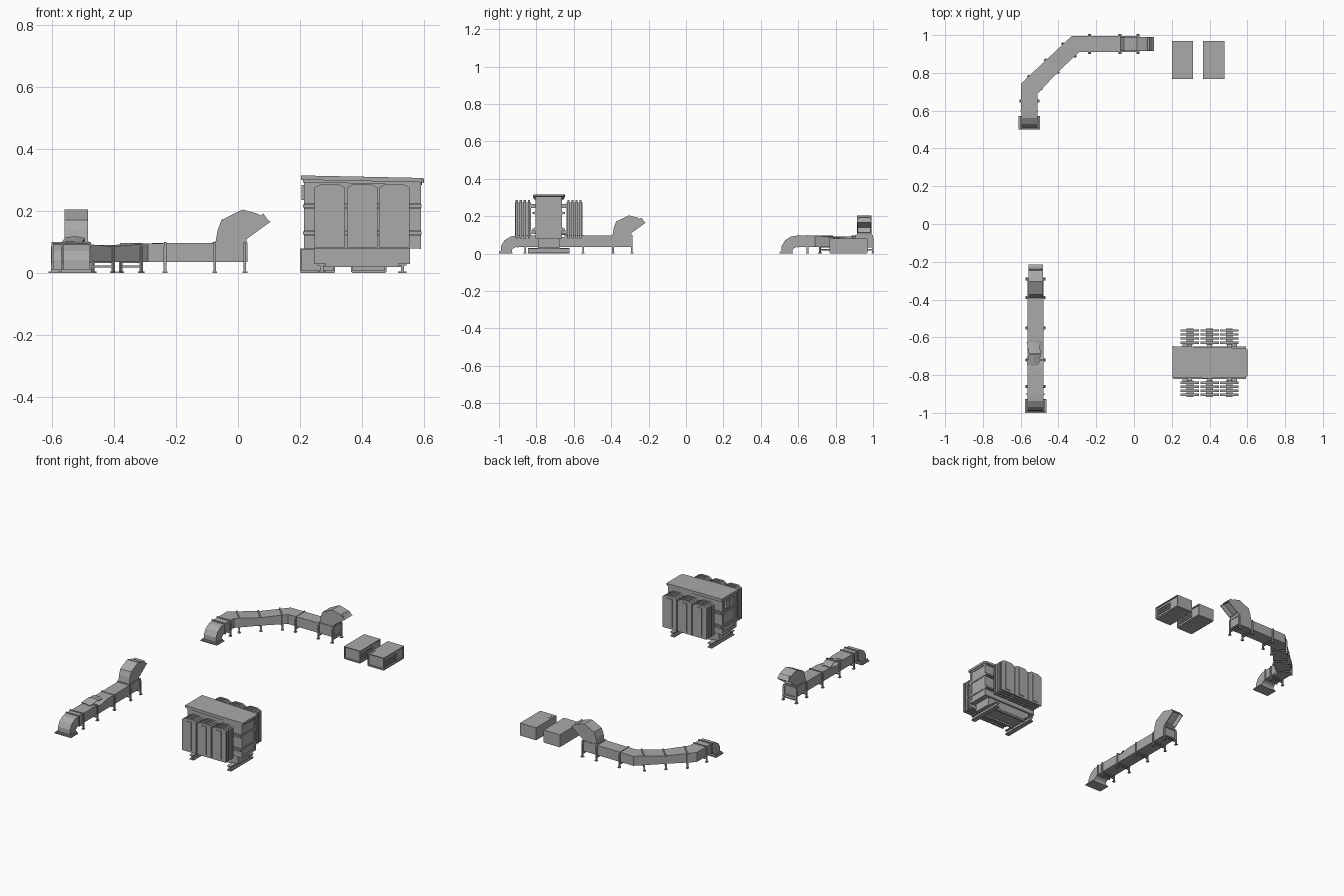
import bpy, bmesh, math
from mathutils import Matrix, Vector

default = bpy.data.objects.get("Cube")
if default:
    bpy.data.objects.remove(default)

grey = bpy.data.materials.new("weathered_grey")
grey.use_nodes = True
grey.diffuse_color = (0.4, 0.4, 0.4, 1)
shader = grey.node_tree.nodes["Principled BSDF"]
shader.inputs["Base Color"].default_value = (0.4, 0.4, 0.4, 1)
shader.inputs["Roughness"].default_value = 0.8


def finish(name, bm, matrix=None):
    """Turn a bmesh into a flat shaded object."""
    if matrix:
        bm.transform(matrix)
    bmesh.ops.recalc_face_normals(bm, faces=bm.faces)
    mesh = bpy.data.meshes.new(name)
    bm.to_mesh(mesh)
    bm.free()
    mesh.materials.append(grey)
    obj = bpy.data.objects.new(name, mesh)
    bpy.context.collection.objects.link(obj)
    return obj


def box(bm, x, y, z):
    """Add a box from three (low, high) ranges."""
    size = Vector((x[1] - x[0], y[1] - y[0], z[1] - z[0]))
    mid = Vector((sum(x) / 2, sum(y) / 2, sum(z) / 2))
    made = bmesh.ops.create_cube(bm, size=1, matrix=Matrix.Translation(mid) @ Matrix.Diagonal((*size, 1)))
    return {f for v in made["verts"] for f in v.link_faces}


def around(c, r):
    return (c - r, c + r)


def loft(bm, sections):
    """Skin a chain of cross-sections and cap both ends; returns the last cap."""
    rings = [[bm.verts.new(p) for p in s] for s in sections]
    for a, b in zip(rings, rings[1:]):
        for i in range(len(a)):
            j = (i + 1) % len(a)
            bm.faces.new((a[i], a[j], b[j], b[i]))
    bm.faces.new(rings[0])
    return bm.faces.new(rings[-1])


def recess(bm, face, border, depth):
    """Inset a face and push its middle inwards."""
    bmesh.ops.recalc_face_normals(bm, faces=bm.faces)
    bmesh.ops.inset_region(bm, faces=[face], thickness=border)
    shift = -face.normal * depth
    made = bmesh.ops.extrude_face_region(bm, geom=[face])
    bmesh.ops.delete(bm, geom=[face], context="FACES_ONLY")
    verts = [v for v in made["geom"] if isinstance(v, bmesh.types.BMVert)]
    bmesh.ops.translate(bm, vec=shift, verts=verts)


def placed(x, y, angle=0):
    return Matrix.Translation((x, y, 0)) @ Matrix.Rotation(math.radians(angle), 4, "Z")


def curved_shell(bm, outer, inner, half):
    """Bent duct piece, from matching outer and inner side profiles."""
    return loft(bm, [[(-half, a, b), (half, a, b), (half, c, d), (-half, c, d)]
                     for (a, b), (c, d) in zip(outer, inner)])


HALF, LOW, TOP = 0.042, 0.036, 0.096


def elbow(name, matrix):
    bm = bmesh.new()
    outer = [(.01, .01), (.012, .042), (.03, .072), (.062, .092), (.10, TOP)]
    inner = [(.068, .01), (.07, .02), (.076, .028), (.087, .034), (.10, LOW)]
    curved_shell(bm, outer, inner, HALF)
    box(bm, around(0, .057), (0, .073), (0, .006))
    box(bm, around(0, .049), (.004, .07), (.006, .014))
    finish(name, bm, matrix)


def hood(name, matrix):
    bm = bmesh.new()
    outer = [(0, TOP), (.007, .138), (.02, .172), (.088, .205), (.135, .192), (.178, .166)]
    inner = [(.098, TOP), (.099, .1), (.1, .104), (.1, .106), (.1, .108), (.101, .11)]
    mouth = curved_shell(bm, outer, inner, .038)
    recess(bm, mouth, .005, .035)
    box(bm, around(0, .041), (-.003, .102), (TOP - .003, .102))
    finish(name, bm, matrix)


def joint(name, matrix, legs=True, drop=0):
    """Flange ring round the duct, with a pair of footed legs."""
    bm = bmesh.new()
    r = HALF + .004
    for side in (-1, 1):
        box(bm, around(side * (HALF + .001), .004), around(0, .004), (LOW - .004, TOP + .004 - drop))
        if legs:
            box(bm, around(side * r, .0035), around(0, .0045), (.004, TOP - .01))
            box(bm, around(side * r, .007), around(0, .008), (0, .005))
    for z in (LOW, TOP - drop):
        box(bm, around(0, r), around(0, .004), around(z, .004))
    if legs:
        box(bm, around(0, r), around(0, .003), (.018, .025))
    finish(name, bm, matrix)


def duct(name, plan):
    """Rectangular duct through plan points (left x, y, right x, y, top)."""
    bm = bmesh.new()
    cap = loft(bm, [[(a, b, LOW), (c, d, LOW), (c, d, t), (a, b, t)] for a, b, c, d, t in plan])
    recess(bm, cap, .007, .004)
    finish(name, bm)


# Straight duct with a dented middle
SX = -.521
elbow("straight_duct_elbow", placed(SX, -1))
duct("straight_duct", [(SX - HALF, y, SX + HALF, y, t) for y, t in
                       ((-.9, TOP), (-.76, TOP), (-.69, .083), (-.62, TOP), (-.288, .098))])
hood("straight_duct_hood", placed(SX, -.393))
for i, y in enumerate((-.9, -.86, -.72, -.55, -.39, -.29)):
    joint(f"straight_duct_joint_{i}", placed(SX, y), legs=i > 0)

# Torn plates bent up out of the dent
bm = bmesh.new()
for y0, y1, lift in ((-.75, -.69, .112), (-.625, -.685, .106)):
    loft(bm, [[(x, y0, z), (x + .012, y1, z + lift - TOP), (x + .012, y1, z + lift - TOP + .003), (x, y0, z + .003)]
              for x, z in ((-.568, .097), (-.535, .1), (-.505, .094))])
finish("torn_plates", bm)

# Curved duct
elbow("curved_duct_elbow", placed(-.554, .5))
duct("curved_duct", [(-.597, .59, -.511, .59, TOP), (-.597, .745, -.511, .69, TOP),
                     (-.465, .868, -.405, .802, .086), (-.33, .995, -.29, .911, TOP),
                     (.03, .995, .03, .911, .099)])
hood("curved_duct_hood", placed(-.073, .953, -90))
for i, (x, y, turn, drop) in enumerate((
        (-.554, .6, 0, 0), (-.554, .65, 0, 0), (-.525, .749, -45, .002), (-.435, .835, -45, .009),
        (-.345, .921, -45, .002), (-.235, .953, -90, 0), (-.075, .953, -90, 0), (.022, .953, -90, 0))):
    joint(f"curved_duct_joint_{i}", placed(x, y, turn), legs=i > 0, drop=drop)

# Two ventilation boxes with recessed faces
for n, x in enumerate((.2, .365)):
    bm = bmesh.new()
    faces = box(bm, (x, x + .113), (.768, .97), (.004, .08))
    bm.normal_update()
    for f in list(faces):
        if f.normal.x > .9 or f.normal.y < -.9:
            recess(bm, f, .007, .008)
    box(bm, (x + .002, x + .111), (.77, .968), (0, .004))
    for z in (.025, .04, .055):
        box(bm, (x + .108, x + .113), (.79, .9), around(z, .003))
    if n:
        for y in (.79, .815):
            box(bm, around(x + .013, .005), around(y, .005), (.08, .083))
    finish(f"ventilation_box_{n + 1}", bm)

# Transformer tank, lower base, bands and end frames
YC = -.734
bm = bmesh.new()
box(bm, (.218, .588), around(YC, .069), (.08, .3))
finish("transformer_tank", bm)
bm = bmesh.new()
box(bm, (.245, .555), around(YC, .058), (.03, .09))
finish("transformer_base", bm)
bm = bmesh.new()
for z in (.13, .217):
    box(bm, (.209, .592), around(YC, .086), around(z, .005))
    box(bm, (.213, .59), around(YC, .077), around(z, .009))
finish("transformer_bands", bm)
bm = bmesh.new()
for x in ((.212, .22), (.585, .59)):
    for side in (-1, 1):
        box(bm, x, around(YC + side * .062, .008), (.08, .3))
    for z in (.086, .29):
        box(bm, x, around(YC, .069), around(z, .008))
box(bm, (.205, .218), around(YC + .02, .018), (.236, .284))
finish("transformer_end_frames", bm)

# Slightly warped roof with a thin lip below
bm = bmesh.new()
for grow, low, high in ((0, -.014, 0), (-.006, -.022, -.012)):
    loft(bm, [[(x, y0 - grow, z + low), (x, y1 + grow, z + low), (x, y1 + grow, z + high), (x, y0 - grow, z + high)]
              for x, y0, y1, z in ((.203 - grow, -.815, -.647, .315), (.4, -.817, -.652, .311),
                                   (.59, -.812, -.657, .307), (.6 + grow, -.805, -.665, .305))])
finish("transformer_roof", bm)

# Radiator banks: four chamfered fins each, joined by a core and pipes
for side, label in ((-1, "front"), (1, "back")):
    for n, x in enumerate((.296, .4, .504)):
        bm = bmesh.new()
        for k in range(4):
            y = YC + side * (.106 + .0215 * k)
            outline = [(-.049, .082), (.049, .082), (.049, .276), (.026, .288), (-.026, .288), (-.049, .276)]
            loft(bm, [[(x + a, y + d, z) for a, z in outline] for d in (-.006, .006)])
        near, far = sorted((YC + side * .095, YC + side * .181))
        box(bm, around(x, .018), (near, far), (.095, .273))
        for z in (.115, .255):
            box(bm, around(x, .012), sorted((YC + side * .06, YC + side * .11)), around(z, .01))
        finish(f"radiator_{label}_{n + 1}", bm)

# I-beam skids with cross bars
bm = bmesh.new()
for x in (.27, .53):
    for half, z in ((.014, (0, .006)), (.005, (.006, .025)), (.014, (.025, .031))):
        box(bm, around(x, half), around(YC, .112), z)
for side in (-1, 1):
    box(bm, (.27, .53), around(YC + side * .05, .006), (.02, .03))
finish("transformer_skids", bm)
